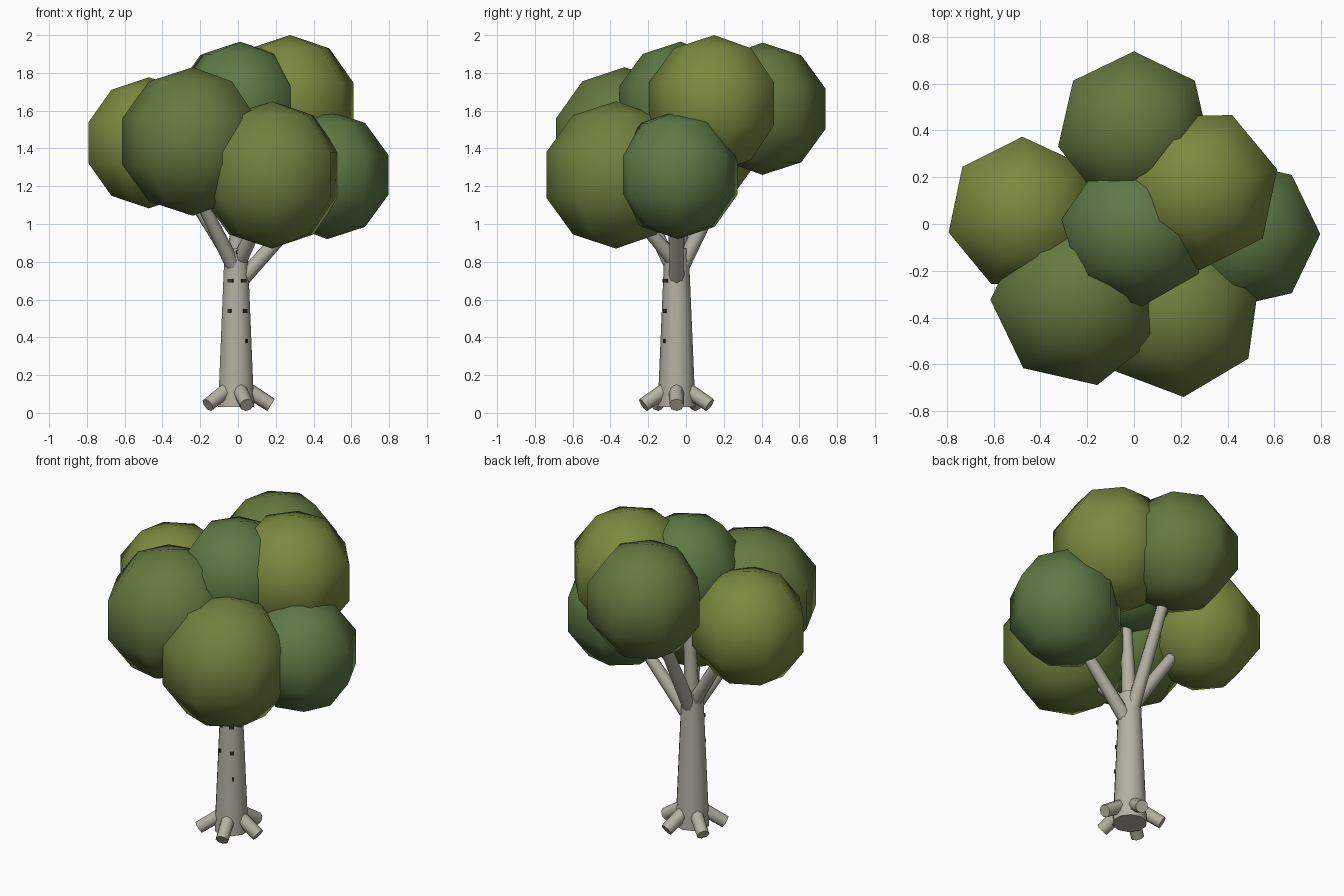
import bpy, bmesh, math
from mathutils import Vector, Matrix

if "Cube" in bpy.data.objects:
    bpy.data.objects.remove(bpy.data.objects["Cube"])

CX, CY = -0.01, -0.05  # trunk axis


def material(name, rgb):
    m = bpy.data.materials.new(name)
    m.diffuse_color = (*rgb, 1)
    m.use_nodes = True
    m.node_tree.nodes["Principled BSDF"].inputs["Base Color"].default_value = m.diffuse_color
    return m


BARK = material("bark", (0.45, 0.44, 0.36))
MARK = material("bark_mark", (0.03, 0.03, 0.025))
OLIVE = material("olive_leaf", (0.20, 0.25, 0.05))
MOSS = material("moss_leaf", (0.16, 0.22, 0.05))
GREEN = material("green_leaf", (0.13, 0.19, 0.05))
DEEP = material("deep_leaf", (0.11, 0.19, 0.06))


def finish(name, bm, mat, smooth_angle=None):
    mesh = bpy.data.meshes.new(name)
    bm.to_mesh(mesh)
    bm.free()
    mesh.materials.append(mat)
    ob = bpy.data.objects.new(name, mesh)
    bpy.context.collection.objects.link(ob)
    if smooth_angle:
        bpy.ops.object.select_all(action='DESELECT')
        ob.select_set(True)
        bpy.context.view_layer.objects.active = ob
        bpy.ops.object.shade_smooth_by_angle(angle=math.radians(smooth_angle))
    return ob


def limb(name, a, b, r1, r2, sides=8):
    a, b = Vector(a), Vector(b)
    d = b - a
    bm = bmesh.new()
    mat = Matrix.Translation((a + b) / 2) @ d.to_track_quat('Z', 'Y').to_matrix().to_4x4()
    bmesh.ops.create_cone(bm, cap_ends=True, segments=sides, radius1=r1,
                          radius2=r2, depth=d.length, matrix=mat)
    return finish(name, bm, BARK, 50)


def leaf_clump(name, centre, r, phase, mat):
    bm = bmesh.new()
    m = Matrix.Translation(centre) @ Matrix.Rotation(math.radians(phase - 90), 4, 'Z')
    bmesh.ops.create_uvsphere(bm, u_segments=7, v_segments=5, radius=r, matrix=m)
    finish(name, bm, mat, 80)


# trunk and its thinner continuation into the crown
limb("trunk", (CX, CY, 0.03), (CX, CY, 0.87), 0.1, 0.064, 10)
limb("upper_stem", (CX, CY, 0.8), (0.02, -0.05, 1.4), 0.045, 0.03)

# five blunt roots
for i in range(5):
    a = math.radians(72 * i)
    c, s = math.cos(a), math.sin(a)
    limb(f"root_{i + 1}", (CX + 0.06 * c, CY + 0.06 * s, 0.122),
         (CX + 0.185 * c, CY + 0.185 * s, 0.042), 0.04, 0.038)

# branches reaching into the leaf clumps
branches = {
    "branch_right": ((0.01, -0.05, 0.695), (0.36, -0.05, 1.08)),
    "branch_left": ((-0.01, -0.05, 0.78), (-0.31, 0.02, 1.25)),
    "branch_front_left": ((-0.01, -0.06, 0.75), (-0.21, -0.26, 1.15)),
    "branch_front_right": ((0.0, -0.05, 0.79), (0.13, -0.28, 1.06)),
    "branch_back": ((-0.01, -0.04, 0.74), (0.0, 0.29, 1.4)),
}
for name, (a, b) in branches.items():
    limb(name, a, b, 0.042, 0.032)

# leaf clumps: centre, radius, turn
clumps = [
    ("leaves_left", (-0.472, 0.043, 1.43), 0.347, 91, OLIVE),
    ("leaves_front_left", (-0.24, -0.324, 1.437), 0.393, 180, GREEN),
    ("leaves_front_right", (0.18, -0.37, 1.26), 0.39, 275, MOSS),
    ("leaves_right", (0.473, -0.043, 1.26), 0.34, 0, DEEP),
    ("leaves_top_right", (0.275, 0.15, 1.635), 0.365, 14, OLIVE),
    ("leaves_top", (0.01, -0.03, 1.625), 0.34, 274, DEEP),
    ("leaves_back", (0.0, 0.405, 1.61), 0.35, 90, GREEN),
]
for c in clumps:
    leaf_clump(*c)

# small dark marks on the front of the trunk
marks = [(-0.04, 0.7, 0.03), (0.03, 0.7, 0.03), (0.01, 0.85, 0.04),
         (-0.045, 0.54, 0.018), (0.037, 0.54, 0.022), (0.045, 0.38, 0.012)]
for i, (x, z, w) in enumerate(marks):
    r = 0.1 - 0.036 * (z - 0.03) / 0.84
    y = CY - math.sqrt(r * r - (x - CX) ** 2) * 0.98
    ang = math.atan2(x - CX, CY - y)
    bm = bmesh.new()
    m = (Matrix.Translation((x, y, z)) @ Matrix.Rotation(ang, 4, 'Z')
         @ Matrix.Diagonal((w, 0.012, 0.02, 1)))
    bmesh.ops.create_cube(bm, size=1, matrix=m)
    finish(f"bark_mark_{i + 1}", bm, MARK)
